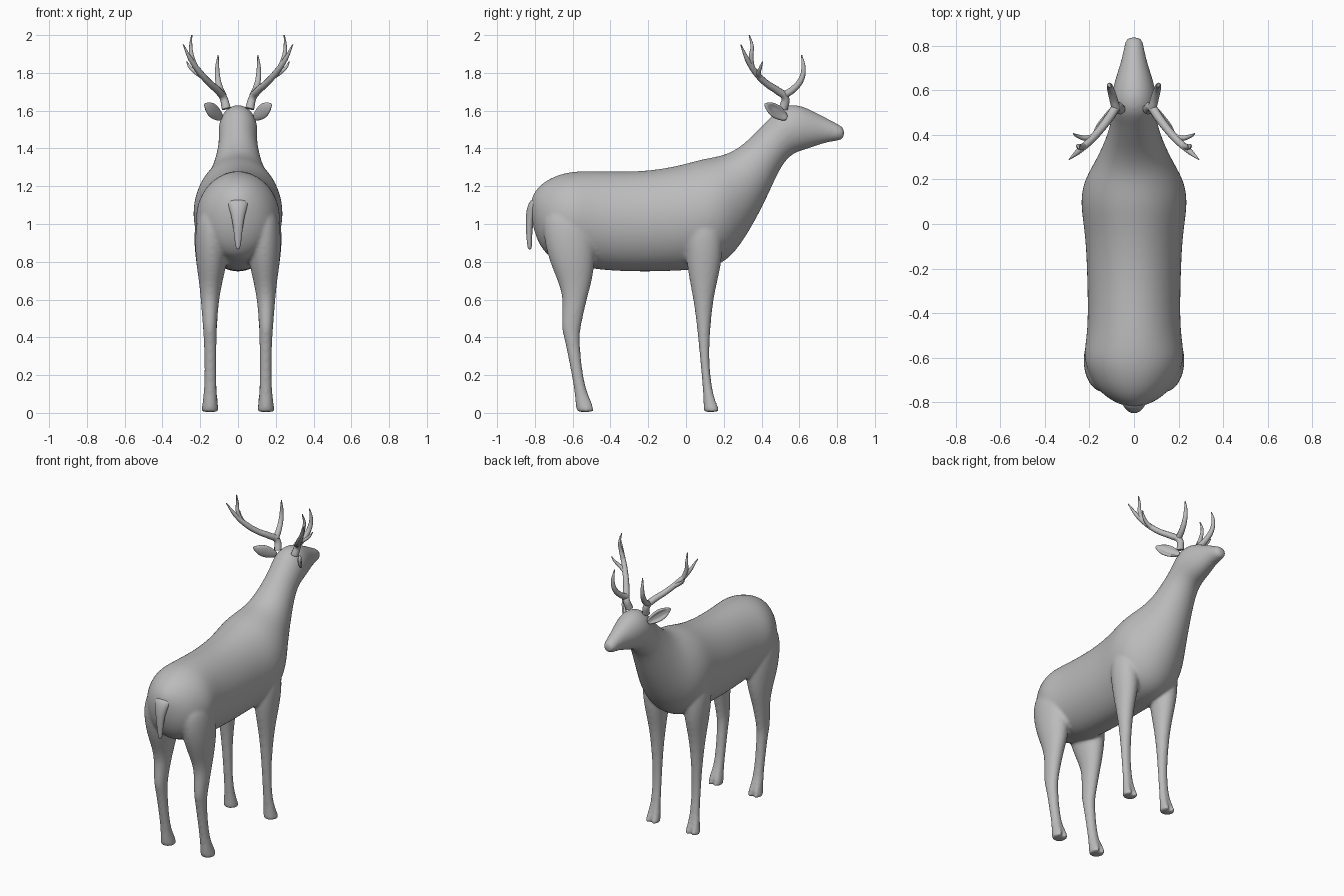
import bpy, bmesh, math
from mathutils import Vector

if "Cube" in bpy.data.objects:
    bpy.data.objects.remove(bpy.data.objects["Cube"])

grey = bpy.data.materials.new("plain grey")
grey.use_nodes = True
grey.diffuse_color = (0.5, 0.5, 0.5, 1)
grey.node_tree.nodes["Principled BSDF"].inputs["Base Color"].default_value = (0.5, 0.5, 0.5, 1)

SIDES = 16


def loft(bm, rings):
    """Skin elliptical rings, each (centre, half axis, half axis, front notch)."""
    loops = []
    for centre, u, v, notch in rings:
        loop = []
        for i in range(SIDES):
            a = math.tau * i / SIDES
            p = centre + u * math.cos(a) + v * math.sin(a)
            if i == SIDES // 4:
                p.y -= notch
            loop.append(bm.verts.new(p))
        loops.append(loop)
    for a, b in zip(loops, loops[1:]):
        for i in range(SIDES):
            j = (i + 1) % SIDES
            bm.faces.new((a[i], a[j], b[j], b[i]))
    bm.faces.new(loops[0][::-1])
    bm.faces.new(loops[-1])


def finish(bm, name):
    bmesh.ops.recalc_face_normals(bm, faces=bm.faces)
    mesh = bpy.data.meshes.new(name)
    bm.to_mesh(mesh)
    bm.free()
    mesh.materials.append(grey)
    mesh.shade_smooth()
    ob = bpy.data.objects.new(name, mesh)
    bpy.context.collection.objects.link(ob)
    return ob


def trunk_ring(ty, tz, by, bz, hw):
    top, low = Vector((0, ty, tz)), Vector((0, by, bz))
    return (top + low) / 2, Vector((hw, 0, 0)), (top - low) / 2, 0


def level_ring(z, back, front, inner, outer, notch=0):
    return (Vector(((inner + outer) / 2, (back + front) / 2, z)),
            Vector(((outer - inner) / 2, 0, 0)), Vector((0, (front - back) / 2, 0)), notch)


# Trunk, neck and head: back line point, belly line point, half width
trunk = [
    (-.825, 1.12, -.815, 1.0, .03), (-.80, 1.18, -.785, .90, .105),
    (-.75, 1.23, -.73, .82, .17), (-.68, 1.265, -.66, .80, .21),
    (-.6, 1.285, -.58, .78, .235), (-.48, 1.288, -.48, .75, .21),
    (-.25, 1.28, -.25, .74, .214), (-.05, 1.31, -.05, .745, .222),
    (.08, 1.35, .1, .755, .248), (.18, 1.365, .2, .785, .232),
    (.25, 1.39, .28, .87, .187), (.32, 1.44, .36, 1.0, .147),
    (.39, 1.51, .44, 1.16, .117), (.45, 1.57, .5, 1.3, .102),
    (.5, 1.625, .56, 1.37, .107), (.58, 1.64, .62, 1.388, .1),
    (.66, 1.607, .69, 1.412, .077), (.74, 1.564, .75, 1.433, .054),
    (.81, 1.527, .81, 1.44, .043), (.84, 1.508, .838, 1.452, .032),
]
# Legs: height, back, front, inner, outer, toe notch
hind_leg = [
    (1.1, -.75, -.52, .06, .205), (.95, -.765, -.47, .045, .232),
    (.8, -.725, -.48, .055, .225), (.7, -.68, -.495, .08, .208),
    (.6, -.648, -.525, .1, .198), (.46, -.665, -.555, .112, .187),
    (.4, -.645, -.565, .112, .182), (.25, -.615, -.553, .115, .178),
    (.12, -.59, -.53, .113, .18), (.06, -.588, -.49, .108, .188, .02),
    (.015, -.58, -.477, .102, .194, .04), (.004, -.578, -.477, .102, .194, .04),
]
fore_leg = [
    (1.08, .02, .17, .09, .21), (.95, -.005, .2, .07, .24),
    (.8, .0, .192, .075, .224), (.7, .018, .168, .09, .208),
    (.6, .038, .146, .1, .196), (.48, .055, .132, .11, .184),
    (.3, .073, .12, .115, .176), (.14, .088, .135, .113, .177),
    (.06, .092, .165, .107, .188, .02),
    (.015, .092, .187, .102, .195, .04), (.004, .092, .187, .102, .195, .04),
]
bm = bmesh.new()
loft(bm, [trunk_ring(*r) for r in trunk])
for leg in (hind_leg, fore_leg):
    for side in (1, -1):
        loft(bm, [level_ring(z, b, f, side * i, side * o, *n) for z, b, f, i, o, *n in leg])
body = finish(bm, "body_and_legs")

# Fuse the overlapping skins into one smooth hide
body.modifiers.new("round", "SUBSURF").levels = 2
fuse = body.modifiers.new("fuse", "REMESH")
fuse.mode = "VOXEL"
fuse.voxel_size = 0.01
fuse.use_smooth_shade = True
soften = body.modifiers.new("soften", "SMOOTH")
soften.factor = 0.5
soften.iterations = 6

# Tail
bm = bmesh.new()
loft(bm, [level_ring(z, b, f, -w, w) for z, b, f, w in (
    (1.14, -.825, -.74, .07), (1.07, -.848, -.79, .042), (1.0, -.85, -.81, .028),
    (.93, -.845, -.815, .02), (.88, -.84, -.815, .014), (.865, -.835, -.82, .006))])
finish(bm, "tail").modifiers.new("round", "SUBSURF").levels = 2

# Ears: flattened leaves with a hollow on the forward face
for side, label in ((1, "left"), (-1, "right")):
    base, tip = Vector((.085 * side, .535, 1.56)), Vector((.178 * side, .415, 1.635))
    along = (tip - base).normalized()
    face = along.cross(Vector((-.35 * side, .3, 1))).normalized()
    if face.y < 0:
        face = -face
    broad = along.cross(face)
    bm = bmesh.new()
    rings = []
    for t, w in ((0, .018), (.2, .03), (.45, .042), (.7, .036), (.88, .02), (1, .005)):
        rings.append((base.lerp(tip, t), broad * w, face * min(.016, w * .5), 0))
    loft(bm, rings)
    for v in bm.verts:
        off = v.co - base
        if off.dot(face) > .012 and abs(off.dot(broad)) < .02:
            v.co -= face * .016
    finish(bm, label + "_ear").modifiers.new("round", "SUBSURF").levels = 2

# Antlers: points are x, y, z, radius
branches = [
    [(.062, .515, 1.61, .024), (.078, .525, 1.67, .021), (.105, .485, 1.705, .02),
     (.15, .425, 1.745, .018), (.2, .37, 1.8, .017), (.25, .325, 1.87, .013), (.29, .29, 1.95, .003)],
    [(.08, .515, 1.68, .02), (.095, .57, 1.715, .018), (.107, .612, 1.77, .015),
     (.11, .622, 1.83, .011), (.105, .612, 1.895, .003)],
    [(.225, .348, 1.83, .015), (.245, .345, 1.89, .012), (.25, .35, 1.94, .009), (.245, .335, 2.0, .003)],
    [(.18, .39, 1.775, .014), (.22, .385, 1.80, .012), (.255, .395, 1.83, .008), (.272, .405, 1.86, .003)],
]
for side, label in ((1, "left"), (-1, "right")):
    curve = bpy.data.curves.new(label + "_antler", "CURVE")
    curve.dimensions = "3D"
    curve.bevel_depth = 1
    curve.bevel_resolution = 3
    curve.resolution_u = 6
    curve.use_fill_caps = True
    curve.materials.append(grey)
    for branch in branches:
        spline = curve.splines.new("BEZIER")
        spline.bezier_points.add(len(branch) - 1)
        for point, (x, y, z, r) in zip(spline.bezier_points, branch):
            point.co = (side * x, y, z)
            point.radius = r
            point.handle_left_type = point.handle_right_type = "AUTO"
    bpy.context.collection.objects.link(bpy.data.objects.new(label + "_antler", curve))
